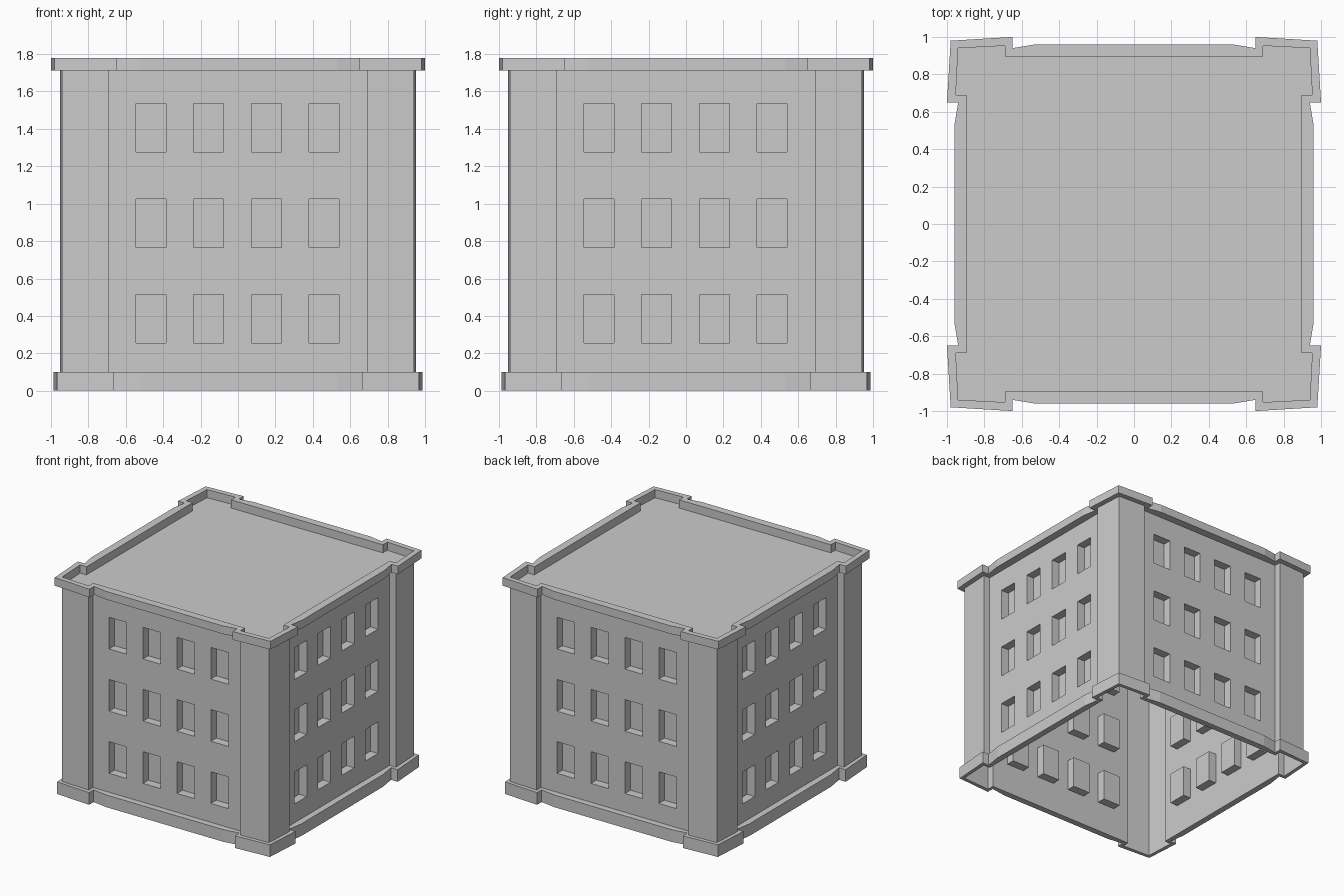
import bpy, bmesh
from mathutils import Vector, Matrix

if "Cube" in bpy.data.objects:
    bpy.data.objects.remove(bpy.data.objects["Cube"])

TOP, ROOF, BASE = 1.78, 1.713, 0.10
WALL_Y, RECESS = -0.895, 0.07


def make(name, build):
    mesh = bpy.data.meshes.new(name)
    bm = bmesh.new()
    build(bm)
    bmesh.ops.remove_doubles(bm, verts=bm.verts, dist=1e-4)
    bm.to_mesh(mesh)
    bm.free()
    ob = bpy.data.objects.new(name, mesh)
    bpy.context.collection.objects.link(ob)


def face(bm, pts):
    bm.faces.new([bm.verts.new(p) for p in pts])


def turn(pts, k):
    m = Matrix.Rotation(k * 1.5707963268, 3, 'Z')
    return [m @ Vector(p) for p in pts]


def loop(half):
    # half front profile (left corner to centre), mirrored, then turned four times
    side = half + [(-x, y) for x, y in reversed(half[1:])]
    return [p for k in range(4) for p in turn([(x, y, 0) for x, y in side], k)]


def trim_half(d):
    # stepped outline with slanted corner blocks, shrunk inward by d
    return [(-0.98 + d, -0.98 + d), (-0.65 - d, -1.0 + d), (-0.65 - d, -0.94 + d),
            (-0.53, -0.96 + d)]


INNER = loop([(-0.94, -0.94), (-0.69, -0.953), (-0.69, WALL_Y), (-0.53, WALL_Y)])


def at(p, z):
    return (p[0], p[1], z)


def ring(outer, z0, z1, inside):
    def build(bm):
        n = len(outer)
        for i in range(n):
            j = (i + 1) % n
            a, b, c, d = outer[i], outer[j], INNER[j], INNER[i]
            face(bm, [at(a, z0), at(b, z0), at(b, z1), at(a, z1)])
            face(bm, [at(a, z1), at(b, z1), at(c, z1), at(d, z1)])
            face(bm, [at(d, z0), at(c, z0), at(b, z0), at(a, z0)])
            if inside:
                face(bm, [at(c, z0), at(d, z0), at(d, z1), at(c, z1)])
    return build


def wall_panels(bm):
    # grid whose odd cells are windows pushed inward
    xs, zs = [-0.69], [0.0]
    for c in (-0.465, -0.157, 0.152, 0.46):
        xs += [c - 0.08, c + 0.08]
    for c in (0.385, 0.896, 1.407):
        zs += [c - 0.13, c + 0.13]
    xs.append(0.69)
    zs.append(ROOF)
    for k in range(4):
        for i in range(len(xs) - 1):
            for j in range(len(zs) - 1):
                cell = [(xs[i], zs[j]), (xs[i + 1], zs[j]),
                        (xs[i + 1], zs[j + 1]), (xs[i], zs[j + 1])]
                o = turn([(x, WALL_Y, z) for x, z in cell], k)
                if i % 2 and j % 2:
                    n = turn([(x, WALL_Y + RECESS, z) for x, z in cell], k)
                    face(bm, n)
                    for a in range(4):
                        b = (a + 1) % 4
                        face(bm, [o[a], o[b], n[b], n[a]])
                else:
                    face(bm, o)


def corner_piers(bm):
    n = len(INNER)
    for i in range(n):
        if i % 7 in (2, 3, 4):      # flat wall spans are the window panels
            continue
        a, b = INNER[i], INNER[(i + 1) % n]
        face(bm, [at(a, 0), at(b, 0), at(b, ROOF), at(a, ROOF)])


# Shell
make("window_walls", wall_panels)
make("corner_piers", corner_piers)
make("roof", lambda bm: face(bm, [at(p, ROOF) for p in INNER]))
# Trim bands
make("parapet", ring(loop(trim_half(0.0)), ROOF, TOP, True))
make("base_plinth", ring(loop(trim_half(0.013)), 0.0, BASE, False))
